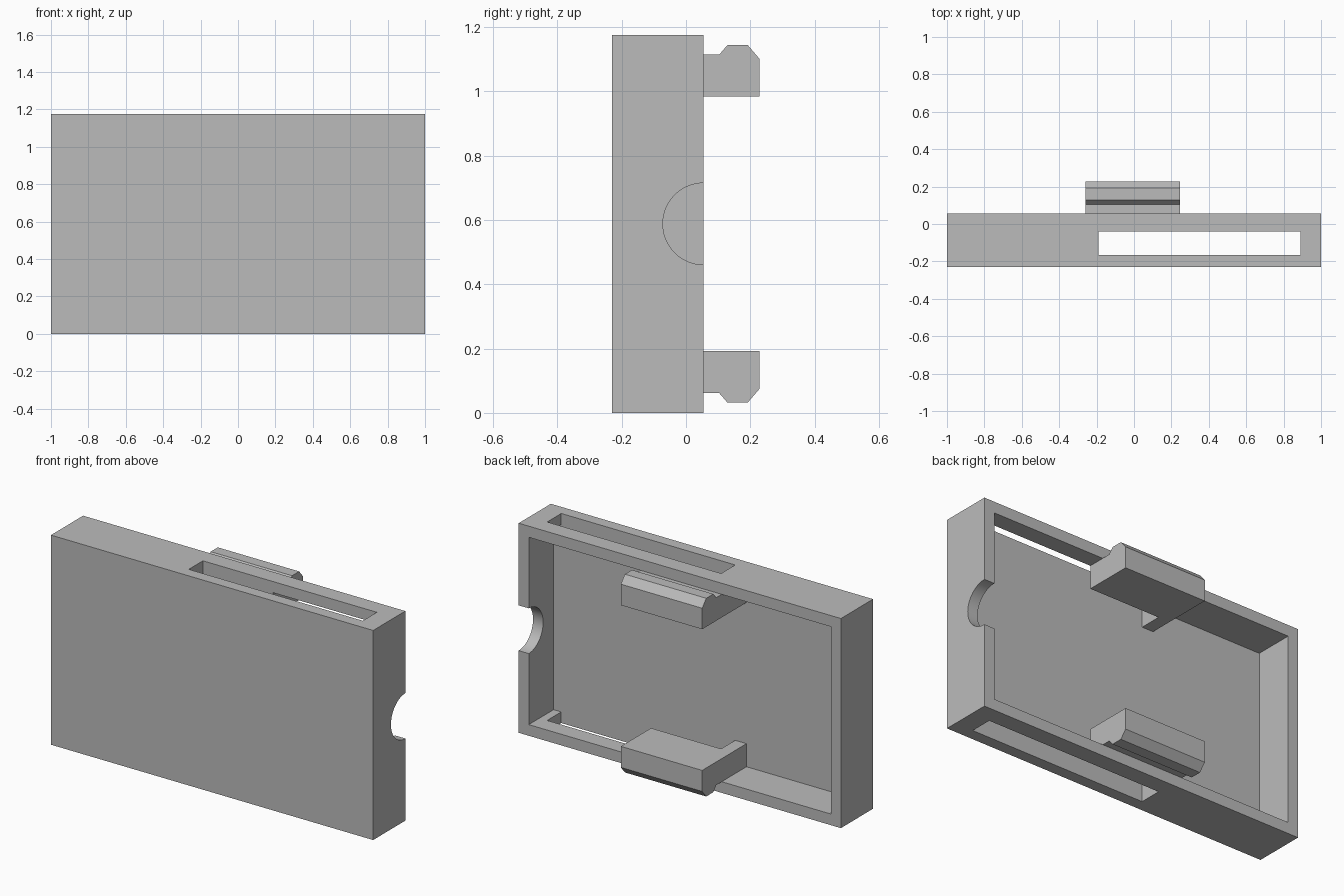
import bpy, bmesh, math
from mathutils import Vector

cube = bpy.data.objects.get("Cube")
if cube:
    bpy.data.objects.remove(cube, do_unlink=True)

# Main dimensions
HEIGHT = 1.176
WALL = 0.0625
FRONT, BACK = -0.23, 0.055
FLOOR = -0.165          # inner face of the front panel
SLOT_X = (-0.19, 0.89)
SLOT_BACK = -0.04
CLIP_X = (-0.26, 0.245)

grey = bpy.data.materials.new("plain grey")
grey.use_nodes = True
grey.diffuse_color = (0.5, 0.5, 0.5, 1)
grey.node_tree.nodes["Principled BSDF"].inputs["Base Color"].default_value = (0.5, 0.5, 0.5, 1)


def extrude_x(name, profile, x0, x1):
    """Solid made from a (y, z) profile swept from x0 to x1."""
    bm = bmesh.new()
    face = bm.faces.new([bm.verts.new((x0, y, z)) for y, z in profile])
    swept = bmesh.ops.extrude_face_region(bm, geom=[face])["geom"]
    for v in swept:
        if isinstance(v, bmesh.types.BMVert):
            v.co.x = x1
    bmesh.ops.recalc_face_normals(bm, faces=bm.faces[:])
    mesh = bpy.data.meshes.new(name)
    bm.to_mesh(mesh)
    bm.free()
    mesh.materials.append(grey)
    obj = bpy.data.objects.new(name, mesh)
    bpy.context.collection.objects.link(obj)
    return obj


def box(name, x, y, z):
    return extrude_x(name, [(y[0], z[0]), (y[1], z[0]), (y[1], z[1]), (y[0], z[1])], *x)


def cut(target, cutter):
    cutter.hide_render = True
    mod = target.modifiers.new("cut", 'BOOLEAN')
    mod.operation = 'DIFFERENCE'
    mod.solver = 'EXACT'
    mod.object = cutter
    bpy.context.view_layer.objects.active = target
    bpy.ops.object.modifier_apply(modifier=mod.name)


# Cutters: open cavity, through slot, round finger notch
cavity = box("cavity_cutter", (-1 + WALL, 1 - WALL), (FLOOR, BACK + 0.1), (WALL, HEIGHT - WALL))
slot = box("slot_cutter", SLOT_X, (FLOOR, SLOT_BACK), (-0.1, HEIGHT + 0.1))
steps = 64
circle = [(BACK + 0.127 * math.cos(math.tau * i / steps),
           HEIGHT / 2 + 0.127 * math.sin(math.tau * i / steps)) for i in range(steps)]
notch = extrude_x("notch_cutter", circle, 0.9, 1.1)

# Shallow tray open at the back
tray = box("tray", (-1, 1), (FRONT, BACK), (0, HEIGHT))
for cutter in (cavity, slot, notch):
    cut(tray, cutter)

# Hooked clips on the top and bottom walls, pierced by the same slot
hook = [(FLOOR, 0.984), (0.228, 0.984), (0.228, 1.102), (0.192, 1.144),
        (0.129, 1.144), (0.103, 1.114), (FLOOR, 1.114)]
upper = extrude_x("upper_clip", hook, *CLIP_X)
lower = extrude_x("lower_clip", [(y, HEIGHT - z) for y, z in hook], *CLIP_X)
for clip in (upper, lower):
    cut(clip, slot)

for cutter in (cavity, slot, notch):
    bpy.data.objects.remove(cutter, do_unlink=True)

# Smooth the notch, keep all other edges sharp
bpy.ops.object.select_all(action='DESELECT')
for obj in (tray, upper, lower):
    obj.select_set(True)
bpy.context.view_layer.objects.active = tray
bpy.ops.object.shade_smooth_by_angle(angle=math.radians(20))
